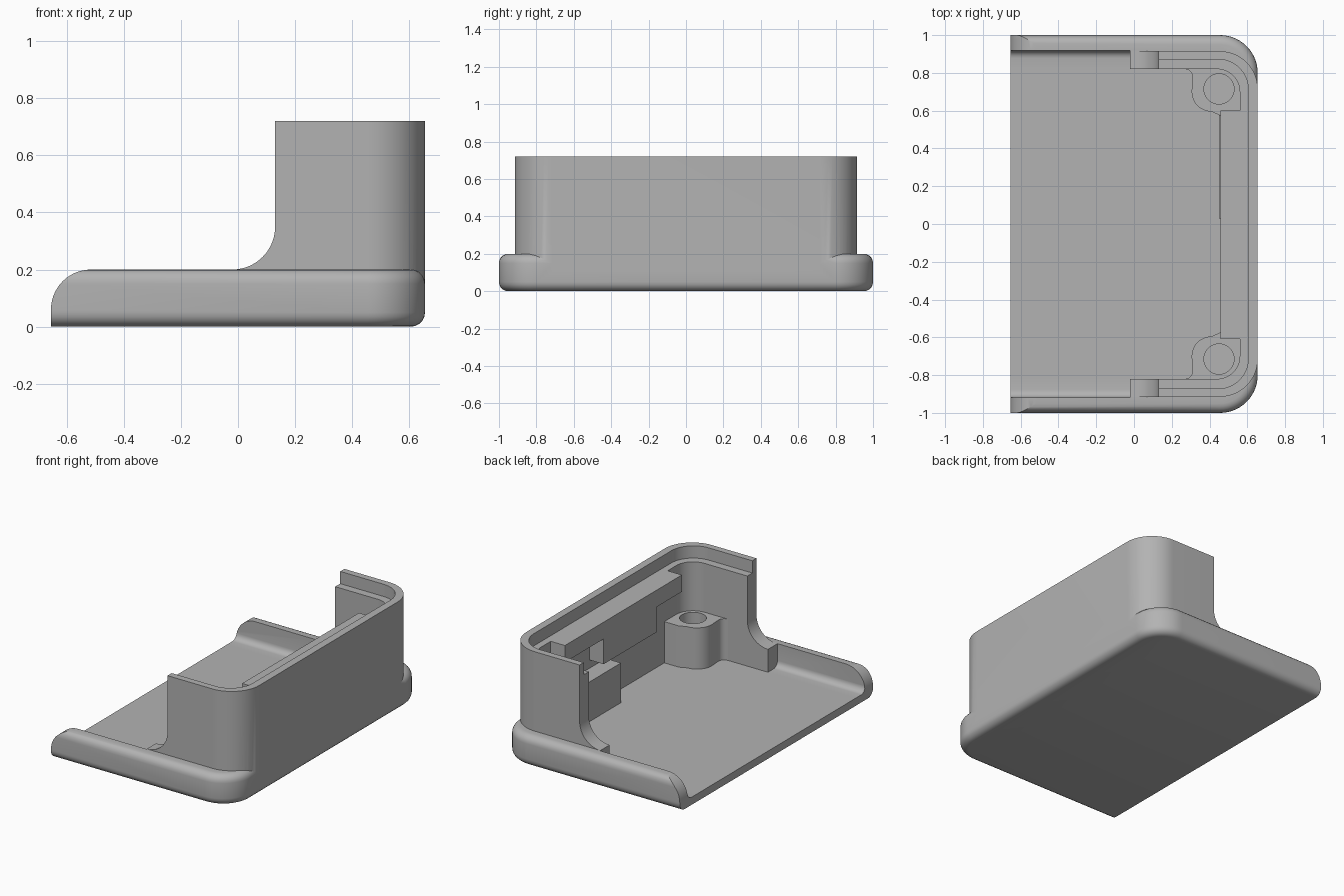
import bpy, bmesh
from math import sin, cos, pi

if "Cube" in bpy.data.objects:
    bpy.data.objects.remove(bpy.data.objects["Cube"], do_unlink=True)

mat = bpy.data.materials.new("plain grey")
mat.use_nodes = True
GREY = (0.45, 0.45, 0.45, 1)
mat.diffuse_color = GREY
mat.node_tree.nodes["Principled BSDF"].inputs["Base Color"].default_value = GREY


def arc(cx, cy, r, a0, a1, n=14):
    """Points on an arc, angles in quarter turns."""
    return [(cx + r * cos((a0 + (a1 - a0) * i / n) * pi / 2),
             cy + r * sin((a0 + (a1 - a0) * i / n) * pi / 2)) for i in range(n + 1)]


def prism(name, pts, lo, hi, axis="z", bevel=0, pick=None):
    """Extrude a closed outline along z (x, y points) or along y (x, z points)."""
    bm = bmesh.new()
    place = (lambda p, t: (p[0], p[1], t)) if axis == "z" else (lambda p, t: (p[0], t, p[1]))
    face = bm.faces.new([bm.verts.new(place(p, lo)) for p in pts])
    ext = bmesh.ops.extrude_face_region(bm, geom=[face])
    for v in ext["geom"]:
        if isinstance(v, bmesh.types.BMVert):
            v.co = place((v.co.x, v.co.y if axis == "z" else v.co.z), hi)
    bmesh.ops.recalc_face_normals(bm, faces=bm.faces)
    if bevel:
        bmesh.ops.bevel(bm, geom=[e for e in bm.edges if pick(*e.verts)], offset=bevel,
                        segments=5, profile=0.5, affect="EDGES", clamp_overlap=False)
    me = bpy.data.meshes.new(name)
    bm.to_mesh(me)
    bm.free()
    me.materials.append(mat)
    ob = bpy.data.objects.new(name, me)
    bpy.context.collection.objects.link(ob)
    return ob


def box(x0, x1, y0, y1):
    return [(x0, y0), (x1, y0), (x1, y1), (x0, y1)]


def d_shape(x0, x1, half, r):
    """Plan outline with both right-hand corners rounded."""
    return ([(x0, -half)] + arc(x1 - r, r - half, r, -1, 0)
            + arc(x1 - r, half - r, r, 0, 1) + [(x0, half)])


def boolean(ob, tool, op="DIFFERENCE"):
    mod = ob.modifiers.new("bool", "BOOLEAN")
    mod.object, mod.operation, mod.solver = tool, op, "EXACT"
    dg = bpy.context.evaluated_depsgraph_get()
    dg.update()
    me = bpy.data.meshes.new_from_object(ob.evaluated_get(dg))
    ob.modifiers.clear()
    ob.data = me
    bpy.data.objects.remove(tool, do_unlink=True)


END, BACK, FLOOR, LEDGE, TOP = -0.655, 0.655, 0.05, 0.64, 0.72

# Tray with rounded rim, square at the open end
shell = prism("tray_and_wall", d_shape(END, BACK, 1, 0.2), 0, 0.2, bevel=0.05,
              pick=lambda a, b: abs(a.co.z - b.co.z) < 1e-4 and max(a.co.x, b.co.x) > END + 0.01)

# Rail ends rounded off toward the open end
boolean(shell, prism("end_cutter", [(-0.8, 0.06)] + arc(-0.515, 0.06, 0.14, 2, 1)
                     + [(-0.515, 0.4), (-0.8, 0.4)], -1.2, 1.2, "y"))

# Tall wall with a curved foot on each side
wall = prism("wall", d_shape(-0.02, BACK, 0.915, 0.2), 0.1, TOP)
boolean(wall, prism("foot_cutter", [(-0.2, 0.2)] + arc(-0.02, 0.35, 0.15, -1, 0)
                    + [(0.13, 0.9), (-0.2, 0.9)], -1.2, 1.2, "y"))
boolean(shell, wall, "UNION")

# Hollow: open tray with filleted rails, room between the walls, lip at the top
boolean(shell, prism("tray_cutter", box(-1, -0.02, -0.918, 0.918), FLOOR, 1, bevel=0.04,
                     pick=lambda a, b: max(a.co.z, b.co.z) < 0.1 and abs(a.co.y - b.co.y) < 0.01))
boolean(shell, prism("room_cutter", d_shape(-0.9, 0.56, 0.82, 0.12), FLOOR, 1))
boolean(shell, prism("lip_cutter", d_shape(-0.8, 0.605, 0.872, 0.16), LEDGE, 1))
parts = [shell]

# Screw bosses in the two corners
for side, name in ((1, "left_screw_boss"), (-1, "right_screw_boss")):
    plan = ([(0.58, 0.84), (0.27, 0.83)] + arc(0.27, 0.78, 0.04, 1, 0, 5)
            + arc(0.41, 0.70, 0.105, 2, 3, 8) + [(0.455, 0.575), (0.58, 0.575)])
    boss = prism(name, [(x, y * side) for x, y in plan], FLOOR - 0.01, 0.32)
    boolean(boss, prism("hole_cutter", arc(0.45, 0.715 * side, 0.08, 0, 4, 32)[:-1], 0.08, 0.5))
    parts.append(boss)

# Shelf along the inside of the long wall, with its hanging apron and lower block
parts += [
    prism("shelf", box(0.457, 0.62, -0.61, 0.6), 0.53, LEDGE),
    prism("shelf_apron", box(0.457, 0.58, -0.35, 0.2), 0.365, 0.54),
    prism("lower_block", box(0.45, 0.58, 0.03, 0.6), FLOOR - 0.01, 0.31),
]

# Smooth the curves, keep the edges crisp
bpy.ops.object.select_all(action="DESELECT")
for ob in parts:
    ob.select_set(True)
bpy.context.view_layer.objects.active = shell
bpy.ops.object.shade_smooth_by_angle(angle=pi / 6)
